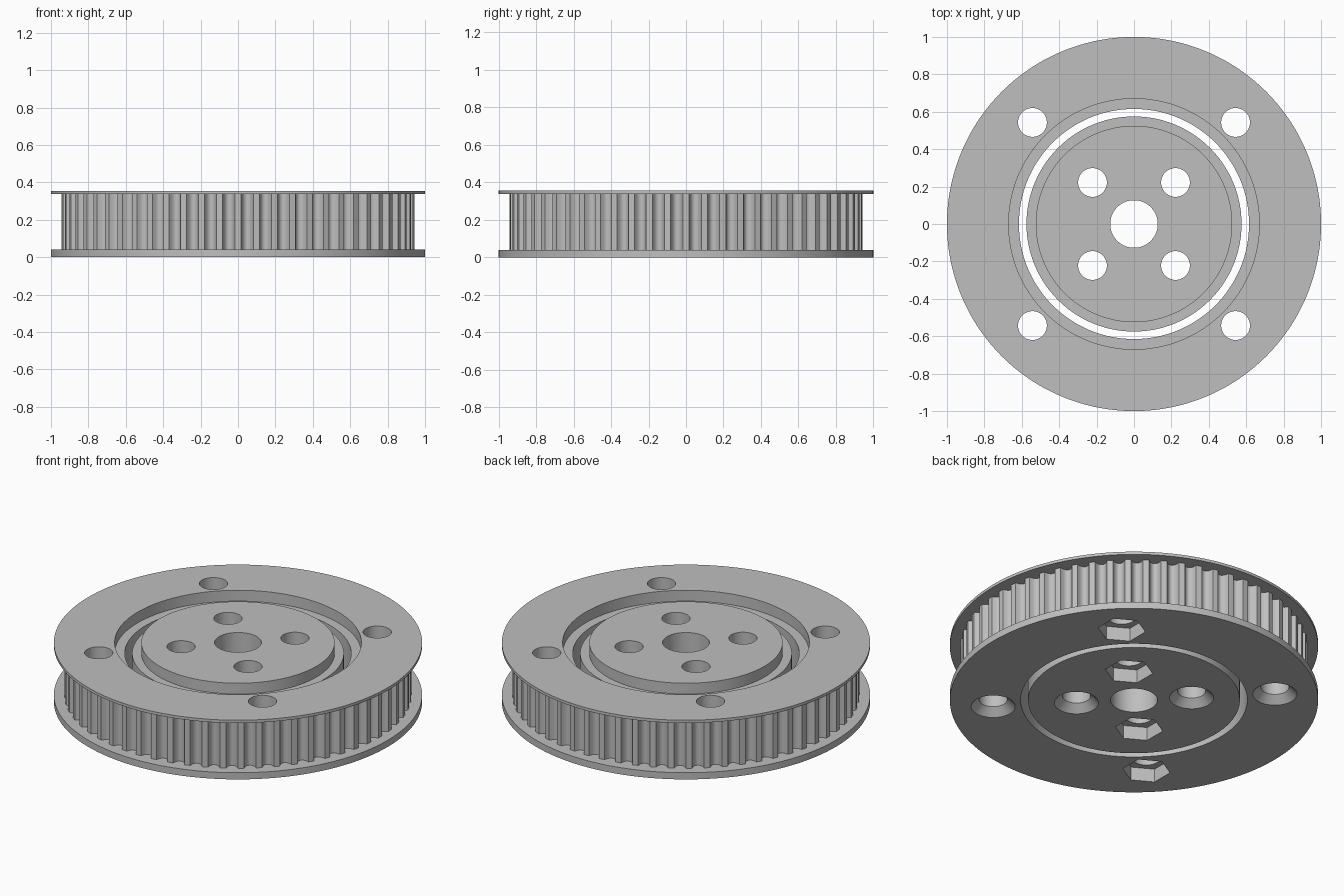
import bpy, bmesh
from math import cos, sin, pi, sqrt, radians

default = bpy.data.objects.get("Cube")
if default:
    bpy.data.objects.remove(default, do_unlink=True)

HEIGHT, LEDGE, FLANGE, RIM = 0.355, 0.29, 0.04, 0.338
TEETH, STEPS = 60, 12
HOLE, SINK, NUT = 0.077, 0.12, 0.13

grey = bpy.data.materials.new("light_grey")
grey.use_nodes = True
colour = (0.52, 0.52, 0.52, 1)
grey.diffuse_color = colour
grey.node_tree.nodes["Principled BSDF"].inputs["Base Color"].default_value = colour


def circle(r):
    return lambda a: r


def hexagon(r):
    # corners point along +y and -y
    return lambda a: r * cos(pi / 6) / cos((a + pi / 6) % (pi / 3) - pi / 6)


def toothed(r, depth):
    # flat lands with round-bottomed grooves
    def radius(a):
        d = abs((a * TEETH / (2 * pi)) % 1 - 0.5) / 0.31
        return r - (depth * sqrt(1 - d * d) if d < 1 else 0)
    return radius


def loft(bm, loops, segments, centre=(0, 0), closed=True):
    # join stacked outlines into one solid, as a ring or with end caps
    rows = []
    for outline, z in loops:
        angles = [2 * pi * i / segments for i in range(segments)]
        rows.append([bm.verts.new((centre[0] + outline(a) * cos(a),
                                   centre[1] + outline(a) * sin(a), z)) for a in angles])
    for k in range(len(rows) if closed else len(rows) - 1):
        low, high = rows[k], rows[(k + 1) % len(rows)]
        for i in range(segments):
            j = (i + 1) % segments
            bm.faces.new((low[i], low[j], high[j], high[i]))
    if not closed:
        bm.faces.new(rows[0][::-1])
        bm.faces.new(rows[-1])


def make_object(name, bm):
    bmesh.ops.recalc_face_normals(bm, faces=bm.faces)
    mesh = bpy.data.meshes.new(name)
    bm.to_mesh(mesh)
    bm.free()
    mesh.materials.append(grey)
    obj = bpy.data.objects.new(name, mesh)
    bpy.context.collection.objects.link(obj)
    return obj


def bolt_holes(name, offset):
    # countersinks on one diagonal, nut pockets on the other
    bm = bmesh.new()
    for sx in (-1, 1):
        for sy in (-1, 1):
            if sx == sy:
                loops = [(hexagon(NUT), -0.1), (hexagon(NUT), 0.08), (circle(HOLE), 0.08)]
            else:
                loops = [(circle(SINK + 0.02), -0.02), (circle(HOLE), SINK - HOLE)]
            loops.append((circle(HOLE), 0.5))
            loft(bm, loops, 48, (sx * offset, sy * offset), closed=False)
    cutter = make_object(name, bm)
    cutter.hide_render = True
    return cutter


def cut_and_shade(obj, cutter):
    mod = obj.modifiers.new("holes", 'BOOLEAN')
    mod.operation, mod.solver, mod.object = 'DIFFERENCE', 'EXACT', cutter
    bpy.ops.object.select_all(action='DESELECT')
    obj.select_set(True)
    bpy.context.view_layer.objects.active = obj
    bpy.ops.object.modifier_apply(modifier=mod.name)
    bpy.data.objects.remove(cutter, do_unlink=True)
    bpy.ops.object.shade_smooth_by_angle(angle=radians(30))


# outer toothed ring with two flanges and an inner ledge
teeth = toothed(0.943, 0.038)
bm = bmesh.new()
loft(bm, [(circle(0.615), 0), (circle(1), 0), (circle(1), FLANGE),
          (teeth, FLANGE), (teeth, RIM), (circle(1), RIM), (circle(1), HEIGHT),
          (circle(0.67), HEIGHT), (circle(0.67), LEDGE), (circle(0.615), LEDGE)],
     TEETH * STEPS)
cut_and_shade(make_object("toothed_ring", bm), bolt_holes("ring_holes", 0.543))

# inner hub with a centre bore and an outer ledge
bm = bmesh.new()
loft(bm, [(circle(0.127), 0), (circle(0.575), 0), (circle(0.575), LEDGE),
          (circle(0.525), LEDGE), (circle(0.525), HEIGHT), (circle(0.127), HEIGHT)], 96)
cut_and_shade(make_object("hub", bm), bolt_holes("hub_holes", 0.222))
